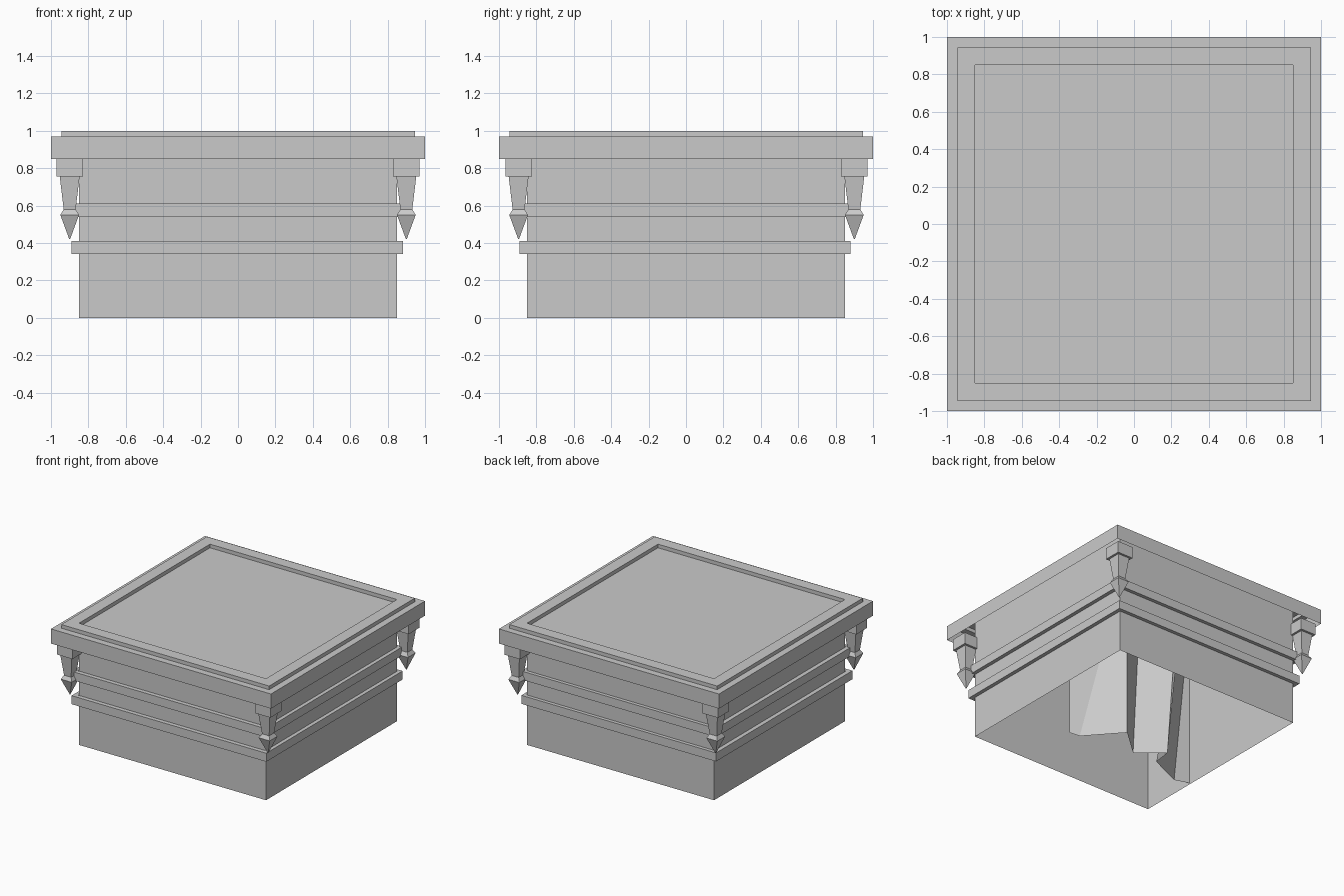
import bpy, bmesh

cube = bpy.data.objects.get("Cube")
if cube:
    bpy.data.objects.remove(cube, do_unlink=True)

grey = bpy.data.materials.new("stone grey")
grey.use_nodes = True
colour = (0.59, 0.59, 0.59, 1)
grey.diffuse_color = colour
grey.node_tree.nodes["Principled BSDF"].inputs["Base Color"].default_value = colour


def finish(name, bm):
    mesh = bpy.data.meshes.new(name)
    bm.to_mesh(mesh)
    bm.free()
    mesh.materials.append(grey)
    obj = bpy.data.objects.new(name, mesh)
    bpy.context.collection.objects.link(obj)
    return obj


def square_loft(name, profile, centre=(0, 0), start_cap=False, end_cap=False):
    """Stack squares given as (half width, height) and skin them."""
    bm = bmesh.new()
    cx, cy = centre
    loops = [[bm.verts.new((cx + sx * r, cy + sy * r, z))
              for sx, sy in ((-1, -1), (1, -1), (1, 1), (-1, 1))] for r, z in profile]
    for low, high in zip(loops, loops[1:]):
        for i in range(4):
            j = (i + 1) % 4
            bm.faces.new((low[i], low[j], high[j], high[i]))
    if start_cap:
        bm.faces.new(loops[0][::-1])
    if end_cap:
        bm.faces.new(loops[-1])
    return finish(name, bm)


BODY = 0.85

# Thin-walled body, open underneath, its top forming the sunken panel
square_loft("body_walls", [(BODY, 0), (BODY, 0.97)], end_cap=True)

# Moulding bands wrapped around the body
for name, low, high in (("lower_band", 0.34, 0.41), ("upper_band", 0.54, 0.61)):
    square_loft(name, [(BODY, low), (0.885, low), (0.885, high), (BODY, high)], (-0.004, -0.006))

# Hollow overhanging cap with a raised frame around the panel
square_loft("cap", [(1, 0.85), (1, 0.97), (0.945, 0.97), (0.945, 1), (BODY, 1), (BODY, 0.97)])

# Pointed pendants under the four corners
pendant = [(0.002, 0.42), (0.05, 0.55), (0.032, 0.58), (0.053, 0.755), (0.071, 0.755), (0.071, 0.85)]
for side, x in (("right", -0.9), ("left", 0.9)):
    for end, y in (("front", -0.895), ("back", 0.9)):
        square_loft(f"{end}_{side}_pendant", pendant, (x, y), True, True)

# Folded partition standing inside the body: foot x, foot y, lean towards the back right
folds = [(0.33, -0.36, 0), (0.24, -0.35, 0.14), (0, -0.08, 0), (-0.23, -0.285, 0.025),
         (-0.43, -0.12, 0.035), (-0.45, -0.275, 0.1), (-0.73, -0.4, 0.05), (-0.85, -0.36, 0)]
bm = bmesh.new()
low = [bm.verts.new((x, y, 0.01)) for x, y, lean in folds]
high = [bm.verts.new((x - 1.2 * lean, y + lean, 0.96)) for x, y, lean in folds]
for i in range(len(folds) - 1):
    bm.faces.new((low[i], low[i + 1], high[i + 1], high[i]))
finish("inner_partition", bm)
